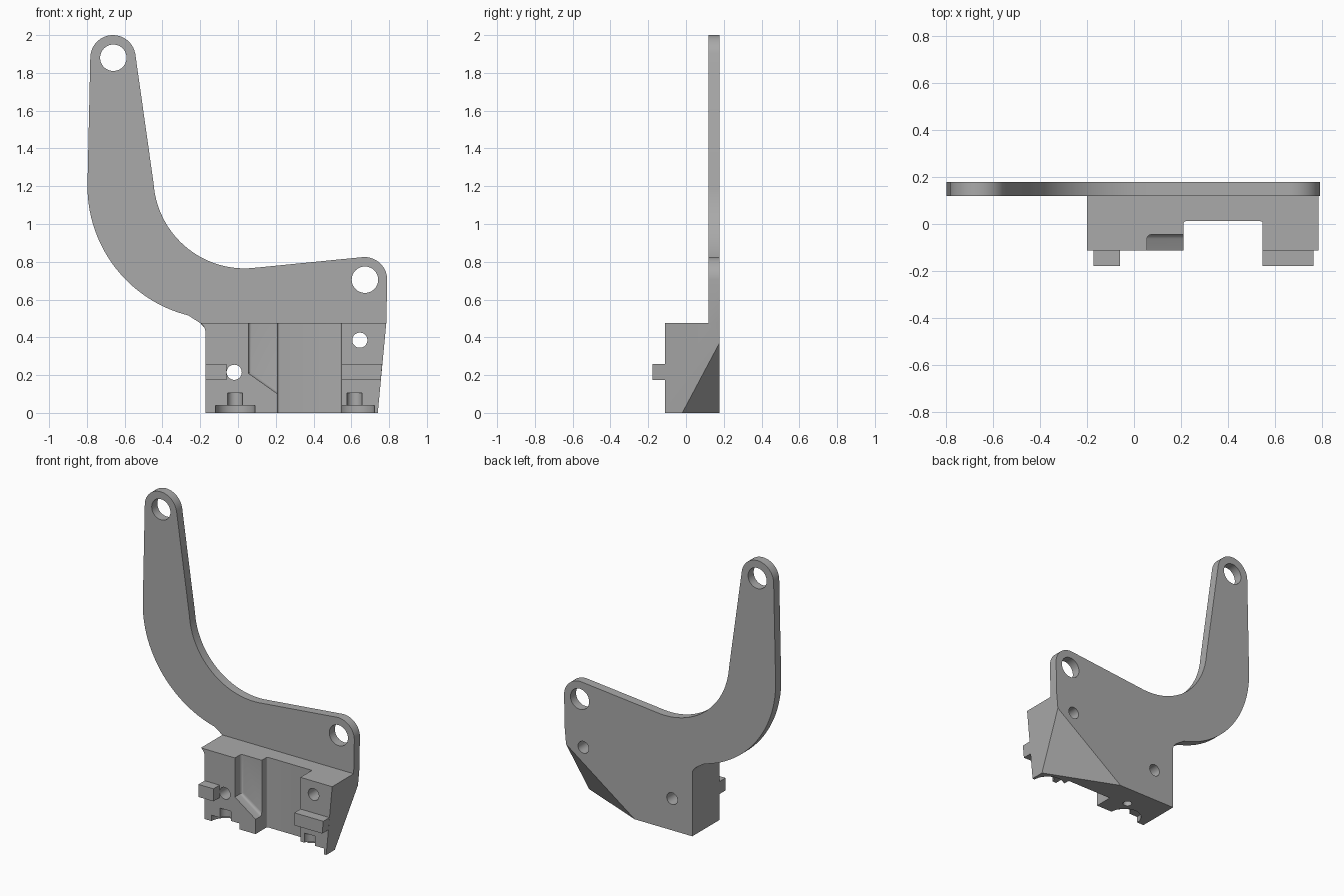
import bpy
import bmesh
from math import cos, sin, radians, pi
from mathutils import Vector

default = bpy.data.objects.get("Cube")
if default:
    bpy.data.objects.remove(default, do_unlink=True)

grey = bpy.data.materials.new("plain grey")
grey.use_nodes = True
colour = (0.40, 0.40, 0.40, 1)
grey.diffuse_color = colour
grey.node_tree.nodes["Principled BSDF"].inputs["Base Color"].default_value = colour


def arc(cx, cz, r, start, end, steps=16):
    """Points along a circular arc, angles in degrees."""
    angles = [radians(start + (end - start) * i / steps) for i in range(steps + 1)]
    return [(cx + r * cos(a), cz + r * sin(a)) for a in angles]


def add_object(name, bm):
    bmesh.ops.recalc_face_normals(bm, faces=bm.faces)
    mesh = bpy.data.meshes.new(name)
    bm.to_mesh(mesh)
    bm.free()
    mesh.materials.append(grey)
    obj = bpy.data.objects.new(name, mesh)
    bpy.context.collection.objects.link(obj)
    return obj


def prism(name, outline, y0, y1, round_back=0):
    """Extrude an xz outline from y0 to y1, optionally rounding its y1 rim."""
    bm = bmesh.new()
    face = bm.faces.new([bm.verts.new((x, y0, z)) for x, z in outline])
    moved = bmesh.ops.extrude_face_region(bm, geom=[face])["geom"]
    verts = [v for v in moved if isinstance(v, bmesh.types.BMVert)]
    bmesh.ops.translate(bm, verts=verts, vec=(0, y1 - y0, 0))
    if round_back:
        rim = [e for e in bm.edges if all(abs(v.co.y - y1) < 1e-5 for v in e.verts)]
        bmesh.ops.bevel(bm, geom=rim, offset=round_back, segments=4,
                        profile=0.5, affect='EDGES')
    return add_object(name, bm)


def box(name, x0, x1, y0, y1, z0, z1, round_back=0):
    return prism(name, [(x0, z0), (x1, z0), (x1, z1), (x0, z1)], y0, y1, round_back)


def hole(x, z, r):
    return prism("hole_cutter", arc(x, z, r, 0, 352.5, 47), -0.5, 0.5)


def upright(x, y, r, z0, z1):
    bm = bmesh.new()
    bmesh.ops.create_cone(bm, cap_ends=True, segments=40, radius1=r, radius2=r,
                          depth=z1 - z0)
    bmesh.ops.translate(bm, verts=bm.verts, vec=(x, y, (z0 + z1) / 2))
    return add_object("pocket_cutter", bm)


def combine(target, other, operation):
    """Apply a boolean and remove the helper."""
    mod = target.modifiers.new("join", 'BOOLEAN')
    mod.operation = operation
    mod.solver = 'EXACT'
    mod.object = other
    bpy.context.view_layer.objects.active = target
    bpy.ops.object.modifier_apply(modifier=mod.name)
    bpy.data.objects.remove(other, do_unlink=True)


# Mounting block with a small flare under the plate
block_outline = [(-0.172, 0), (0.74, 0), (0.785, 0.475), (-0.2, 0.475)]
block_outline += arc(-0.232, 0.425, 0.06, 50, 0, 6)
bracket = prism("bracket", block_outline, -0.112, 0.178)

# Slanted cut across the lower back corner
a, b, c = Vector((0.78, 0.178, 0.375)), Vector((0.26, 0.178, 0)), Vector((0.74, -0.02, 0))
normal = (b - a).cross(c - a)
if normal.y < 0:
    normal.negate()
bm = bmesh.new()
bm.from_mesh(bracket.data)
bmesh.ops.bisect_plane(bm, geom=bm.verts[:] + bm.edges[:] + bm.faces[:], dist=1e-5,
                       plane_co=a, plane_no=normal, clear_outer=True)
bmesh.ops.holes_fill(bm, edges=[e for e in bm.edges if e.is_boundary], sides=0)
bmesh.ops.recalc_face_normals(bm, faces=bm.faces)
bm.to_mesh(bracket.data)
bm.free()

# Deep channel and shallow sloped pocket in the front
combine(bracket, box("channel_cutter", 0.21, 0.547, -0.4, 0.012, -0.2, 0.7, 0.01), 'DIFFERENCE')
pocket = [(0.055, 0.21), (0.25, 0.072), (0.25, 0.7), (0.055, 0.7)]
combine(bracket, prism("pocket_cutter", pocket, -0.4, -0.045, 0.018), 'DIFFERENCE')

# Stepped screw seats in the bottom front edge
for x in (-0.015, 0.617):
    combine(bracket, upright(x, -0.112, 0.105, -0.1, 0.04), 'DIFFERENCE')
    combine(bracket, upright(x, -0.112, 0.04, -0.1, 0.105), 'DIFFERENCE')
combine(bracket, upright(0.08, 0.03, 0.028, -0.1, 0.1), 'DIFFERENCE')

# Locating tabs on the front
combine(bracket, box("left_tab", -0.172, -0.06, -0.178, -0.09, 0.175, 0.26), 'UNION')
tab = [(0.547, 0.175), (0.756, 0.175), (0.764, 0.26), (0.547, 0.26)]
combine(bracket, prism("right_tab", tab, -0.178, -0.09), 'UNION')

# Curved arm plate
arm = arc(-0.662, 1.88, 0.12, 180, 10, 20)
arm += arc(0.035, 1.248, 0.483, 184, 274, 28)
arm += arc(0.67, 0.705, 0.12, 95, 0, 14)
arm += [(0.785, 0.475), (0.77, 0.42), (-0.15, 0.42), (-0.2, 0.475)]
arm += arc(-0.092, 1.2, 0.705, 256, 180, 28)
combine(bracket, prism("arm_plate", arm, 0.118, 0.178), 'UNION')

# Through holes: two pivots, two fixings
for x, z, r in ((-0.66, 1.88, 0.07), (0.672, 0.705, 0.07),
                (-0.02, 0.215, 0.04), (0.645, 0.385, 0.04)):
    combine(bracket, hole(x, z, r), 'DIFFERENCE')

bpy.ops.object.select_all(action='DESELECT')
bracket.select_set(True)
bpy.context.view_layer.objects.active = bracket
bpy.ops.object.shade_smooth_by_angle(angle=radians(25))
